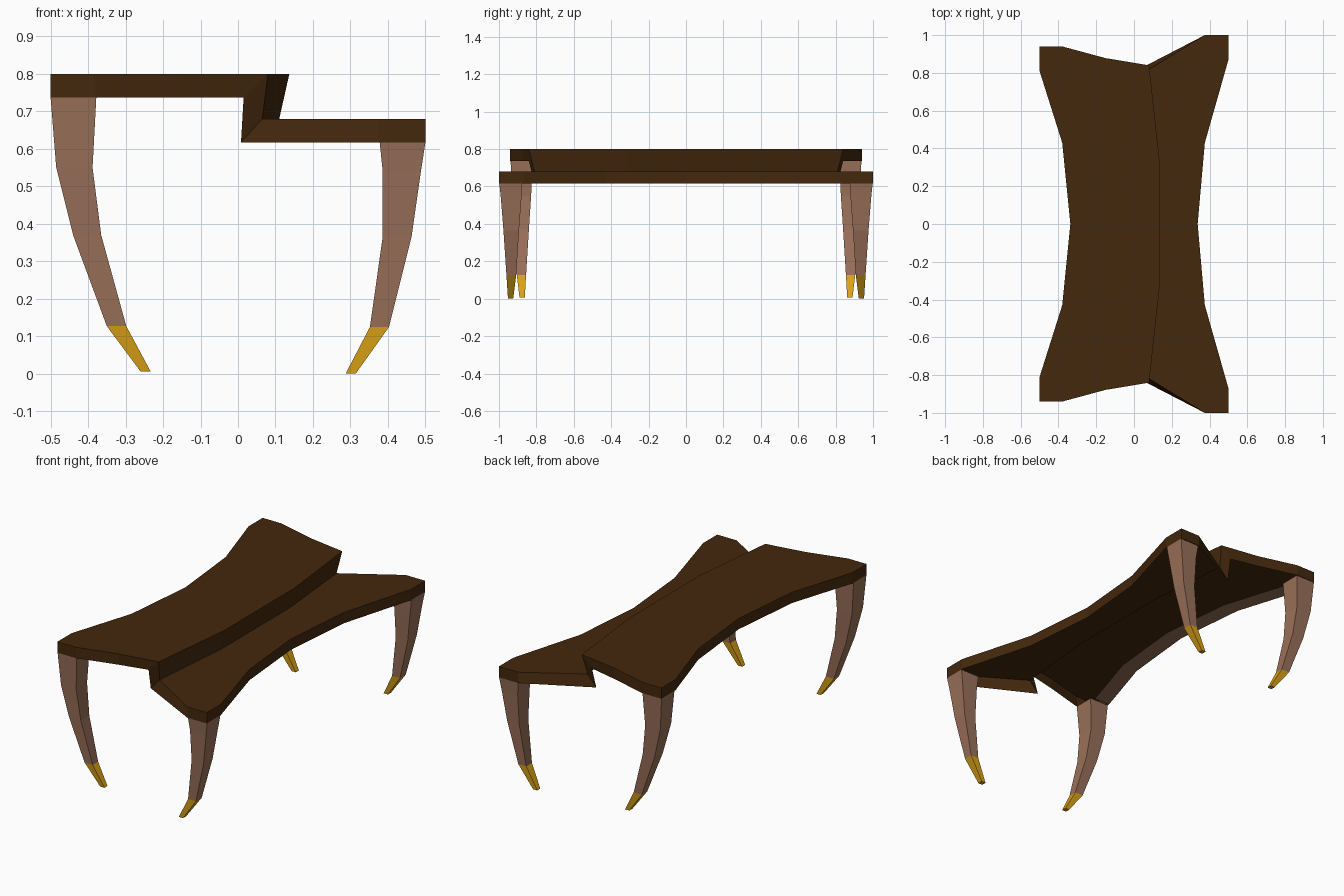
import bpy, bmesh

if "Cube" in bpy.data.objects:
    bpy.data.objects.remove(bpy.data.objects["Cube"])


def material(name, rgb):
    m = bpy.data.materials.new(name)
    m.diffuse_color = (*rgb, 1)
    m.use_nodes = True
    m.node_tree.nodes["Principled BSDF"].inputs["Base Color"].default_value = m.diffuse_color
    return m


WOOD = material("dark_wood", (0.058, 0.021, 0.004))
LEG = material("light_wood", (0.32, 0.16, 0.10))
GOLD = material("gold", (0.70, 0.36, 0.008))


def finish(bm, name, mat):
    bmesh.ops.remove_doubles(bm, verts=bm.verts, dist=1e-5)
    bmesh.ops.recalc_face_normals(bm, faces=bm.faces)
    me = bpy.data.meshes.new(name)
    bm.to_mesh(me)
    bm.free()
    me.materials.append(mat)
    ob = bpy.data.objects.new(name, me)
    bpy.context.collection.objects.link(ob)


def poly(bm, pts):
    bm.faces.new([bm.verts.new(p) for p in pts])


def both_halves(bm, pts):
    for s in (1, -1):
        poly(bm, [(x, s * y, z) for x, y, z in pts])


# Half outlines of the two levels, mirrored across y = 0
HI, LO, DROP = 0.80, 0.68, 0.063
upper = [(-.337, 0), (-.38, .43), (-.5, .81), (-.5, .94), (-.38, .94), (-.15, .878), (.08, .84)]
lower = [(.065, .81), (.375, 1), (.5, 1), (.5, .87), (.375, .43), (.337, 0)]
step_top = [(.08, .84), (.137, .32), (.137, 0)]
step_low = [(.065, .81), (.11, .32), (.11, 0)]

# Two-level table top with a stepped riser and a rim, open below
bm = bmesh.new()
both_halves(bm, [(x, y, HI) for x, y in upper + step_top[1:]])
both_halves(bm, [(x, y, LO) for x, y in lower + step_low[:0:-1]])
for i in range(2):
    (a, b), (c, d) = step_top[i:i + 2], step_low[i:i + 2]
    both_halves(bm, [(*a, HI), (*b, HI), (*d, LO), (*c, LO)])
rim_top = [(x, y, HI) for x, y in upper] + [(x, y, LO) for x, y in lower]
rim_low = [(x, y, z - DROP) for x, y, z in rim_top]
k = len(upper)
rim_low[k - 1] = (.015, .84, HI - DROP)
rim_low[k] = (.008, .81, LO - DROP)
for i in range(len(rim_top) - 1):
    both_halves(bm, [rim_top[i], rim_top[i + 1], rim_low[i + 1], rim_low[i]])
finish(bm, "table_top", WOOD)

# Light ledge under the left edge
bm = bmesh.new()
z = HI - DROP
for i in range(2):
    (x0, y0), (x1, y1) = upper[i:i + 2]
    both_halves(bm, [(x0, y0, z), (x1, y1, z), (x1 + .1, y1, z), (x0 + .1, y0, z)])
finish(bm, "left_ledge", LEG)


# Curved tapering leg sections: x0, x1, y0, y1, z
left = [(-.5, -.378, .82, .938, .737), (-.485, -.388, .828, .928, .55), (-.44, -.365, .84, .918, .37),
        (-.35, -.298, .855, .905, .127), (-.26, -.233, .862, .89, .006)]
right = [(.378, .5, .875, .998, .617), (.386, .488, .88, .99, .54), (.386, .463, .893, .976, .365),
         (.352, .403, .908, .96, .125), (.287, .314, .924, .952, 0)]


def loft(name, secs, s, mat):
    bm = bmesh.new()
    rings = [[bm.verts.new((x, s * y, z)) for x, y in ((a, c), (b, c), (b, d), (a, d))]
             for a, b, c, d, z in secs]
    for p, q in zip(rings, rings[1:]):
        for i in range(4):
            j = (i + 1) % 4
            bm.faces.new((p[i], p[j], q[j], q[i]))
    bm.faces.new(rings[0])
    bm.faces.new(rings[-1])
    finish(bm, name, mat)


for side, secs in (("left", left), ("right", right)):
    for end, s in (("front", -1), ("back", 1)):
        loft(f"{end}_{side}_leg", secs[:4], s, LEG)
        loft(f"{end}_{side}_foot", secs[3:], s, GOLD)
